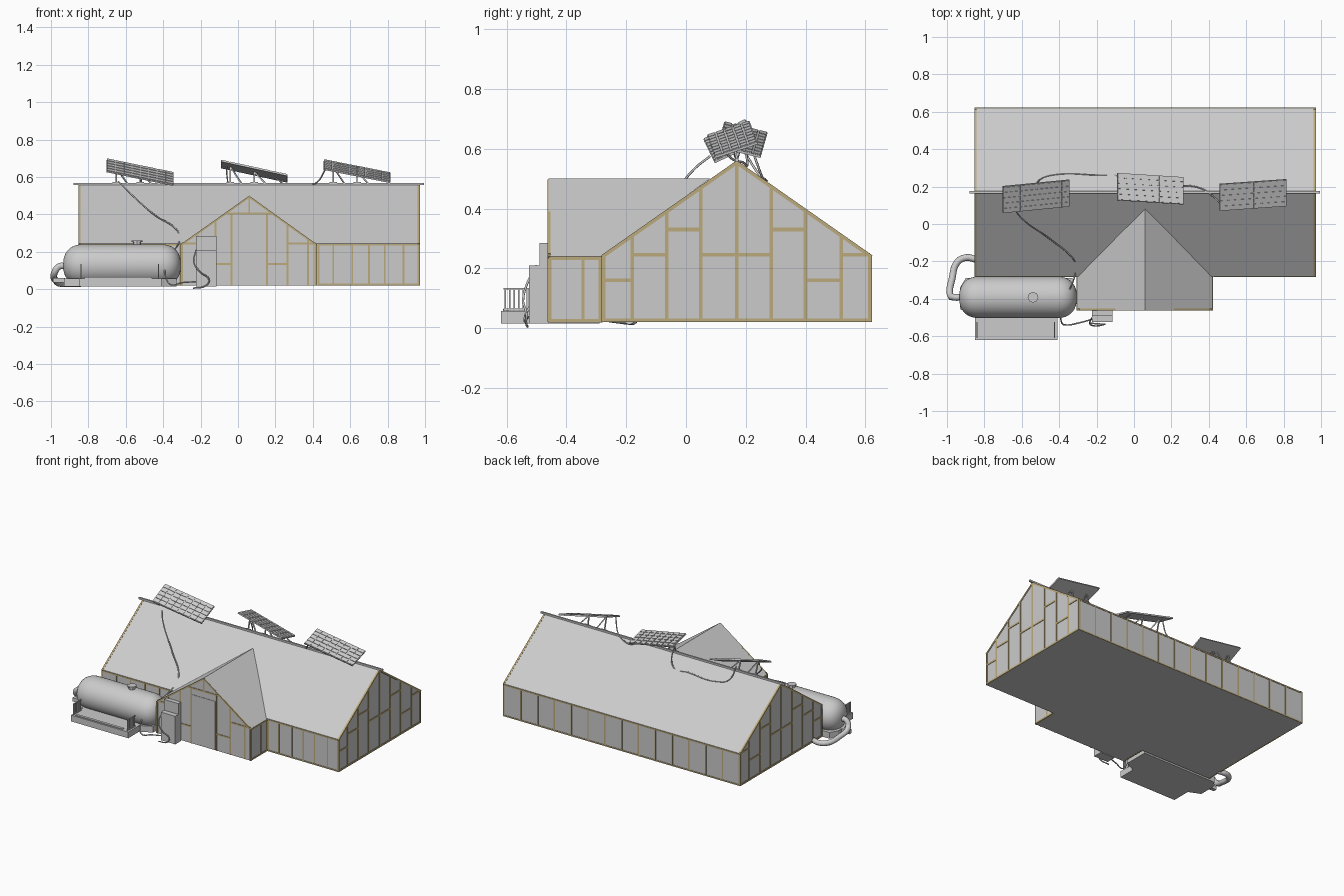
import bpy, bmesh, math
from mathutils import Vector, Matrix

if "Cube" in bpy.data.objects:
    bpy.data.objects.remove(bpy.data.objects["Cube"])

wood = bpy.data.materials.new("timber")
wood.diffuse_color = (0.50, 0.40, 0.20, 1)
wood.use_nodes = True
wood.node_tree.nodes["Principled BSDF"].inputs["Base Color"].default_value = wood.diffuse_color


def finish(name, bm, mat=None, smooth=False):
    bmesh.ops.recalc_face_normals(bm, faces=bm.faces)
    me = bpy.data.meshes.new(name)
    bm.to_mesh(me)
    bm.free()
    ob = bpy.data.objects.new(name, me)
    bpy.context.collection.objects.link(ob)
    if mat:
        me.materials.append(mat)
    if smooth:
        bpy.ops.object.select_all(action='DESELECT')
        ob.select_set(True)
        bpy.context.view_layer.objects.active = ob
        bpy.ops.object.shade_smooth_by_angle(angle=math.radians(40))
    return ob


def loft(name, a, b):
    """Solid between two matching outlines."""
    bm = bmesh.new()
    va, vb = [bm.verts.new(p) for p in a], [bm.verts.new(p) for p in b]
    bm.faces.new(va)
    bm.faces.new(vb)
    n = len(a)
    for i in range(n):
        j = (i + 1) % n
        bm.faces.new((va[i], va[j], vb[j], vb[i]))
    return finish(name, bm)


def box(name, lo, hi):
    bm = bmesh.new()
    lo, hi = Vector(lo), Vector(hi)
    m = Matrix.Translation((lo + hi) / 2) @ Matrix.Diagonal((*(hi - lo), 1))
    bmesh.ops.create_cube(bm, size=1, matrix=m)
    return finish(name, bm)


def beams(name, segs, w=0.012, mat=None):
    """Square bars between pairs of points, in one mesh."""
    bm = bmesh.new()
    for p, q in segs:
        p, q = Vector(p), Vector(q)
        d = q - p
        m = (Matrix.Translation((p + q) / 2) @ d.to_track_quat('Z', 'Y').to_matrix().to_4x4()
             @ Matrix.Diagonal((w, w, d.length, 1)))
        bmesh.ops.create_cube(bm, size=1, matrix=m)
    return finish(name, bm, mat)


def tube(name, pts, r, res=2):
    """Smooth round tube through points."""
    cu = bpy.data.curves.new(name, 'CURVE')
    cu.dimensions = '3D'
    cu.bevel_depth, cu.bevel_resolution, cu.resolution_u = r, res, 8
    cu.use_fill_caps = True
    sp = cu.splines.new('BEZIER')
    sp.bezier_points.add(len(pts) - 1)
    for bp, p in zip(sp.bezier_points, pts):
        bp.co = p
        bp.handle_left_type = bp.handle_right_type = 'AUTO'
    ob = bpy.data.objects.new(name, cu)
    bpy.context.collection.objects.link(ob)
    return ob


# House body and front wing
X0, X1, Y0, Y1, Z0, EAVE, RIDGE, YR = -0.85, 0.97, -0.28, 0.62, 0.02, 0.245, 0.56, 0.17
prof = [(Y0, Z0), (Y1, Z0), (Y1, EAVE), (YR, RIDGE), (Y0, EAVE)]
loft("house_body", [(X0, y, z) for y, z in prof], [(X1, y, z) for y, z in prof])
WX0, WX1, WXC, WY = -0.305, 0.42, 0.06, -0.46
wing = [(WX0, Z0, Y0), (WX1, Z0, Y0), (WX1, 0.24, Y0), (WXC, 0.5, 0.08), (WX0, 0.24, Y0)]
loft("front_wing", [(x, WY, z) for x, z, y in wing], [(x, y, z) for x, z, y in wing])
box("ridge_beam", (-0.88, YR - 0.006, 0.557), (0.995, YR + 0.006, 0.569))


def roof_z(y):
    return RIDGE - abs(y - YR) * (RIDGE - EAVE) / 0.45


# Gable timber framing, same on both ends
ys = [-0.275, -0.18, -0.065, 0.05, 0.17, 0.285, 0.40, 0.52, 0.615]
rails = [0.16, 0.245, 0.33, 0.245, 0.245, 0.33, 0.16, 0.245]
for side, x in (("left", X0 + 0.003), ("right", X1 - 0.003)):
    s = [((x, y, Z0), (x, y, roof_z(y) - 0.008)) for y in ys]
    s += [((x, a, z), (x, b, z)) for a, b, z in zip(ys, ys[1:], rails)]
    s += [((x, Y0, Z0 + 0.006), (x, Y1, Z0 + 0.006))]
    s += [((x, y, EAVE - 0.006), (x, YR, RIDGE - 0.006)) for y in (Y0, Y1)]
    beams(side + "_gable_timbers", s, 0.012, wood)


# Long wall framing
def wall(name, xs, y, w=0.009):
    s = [((x, y, Z0), (x, y, EAVE - 0.004)) for x in xs]
    s += [((xs[0], y, z), (xs[-1], y, z)) for z in (Z0 + 0.005, EAVE - 0.007)]
    beams(name, s, w, wood)


wall("back_wall_timbers", [X0 + 0.005 + i * 1.81 / 14 for i in range(15)], Y1 - 0.002)
wall("front_right_timbers", [0.43, 0.51, 0.61, 0.70, 0.785, 0.885, 0.965], Y0 + 0.002)
wall("front_left_timbers", [X0 + 0.005, -0.74, -0.63, -0.52, -0.41, -0.31], Y0 + 0.002)

# Wing framing
y = WY + 0.002
s = [((x, y, Z0), (x, y, z)) for x, z in
     ((-0.298, 0.24), (-0.215, 0.295), (-0.12, 0.365), (-0.035, 0.40), (0.155, 0.40),
      (0.265, 0.345), (0.375, 0.265), (0.413, 0.24))]
s += [((a, y, z), (b, y, z)) for a, b, z in
      ((-0.12, -0.035, 0.135), (0.155, 0.265, 0.135), (0.265, 0.415, 0.245),
       (-0.3, -0.12, 0.245), (-0.06, 0.18, 0.405))]
s += [((x, y, 0.235), (WXC, y, 0.493)) for x in (WX0, WX1)]
s += [((WXC, y, 0.405), (WXC, y, 0.49))]
beams("wing_front_timbers", s, 0.010, wood)
for side, x in (("left", WX0 + 0.003), ("right", WX1 - 0.003)):
    s = [((x, v, Z0), (x, v, 0.236)) for v in (-0.455, -0.345, -0.288)]
    s += [((x, WY, z), (x, Y0, z)) for z in (Z0 + 0.005, 0.234)]
    beams("wing_" + side + "_timbers", s, 0.011, wood)
box("door", (-0.028, WY - 0.003, 0.022), (0.148, WY + 0.01, 0.36))


# Solar panels: slab with raised cells, tilted by edge vectors u and v
def panel(name, o, u, v):
    o, u, v = Vector(o), Vector(u), Vector(v)
    n = u.cross(v).normalized()
    bm = bmesh.new()

    def slab(a0, a1, b0, b1, h0, h1):
        c = o + u * (a0 + a1) / 2 + v * (b0 + b1) / 2 + n * (h0 + h1) / 2
        m = Matrix((u * (a1 - a0), v * (b1 - b0), n * (h1 - h0))).transposed().to_4x4()
        bmesh.ops.create_cube(bm, size=1, matrix=Matrix.Translation(c) @ m)
    slab(0, 1, 0, 1, -0.008, 0)
    for i in range(8):
        for j in range(5):
            slab((i + 0.06) / 8, (i + 0.94) / 8, (j + 0.1) / 5, (j + 0.9) / 5, 0, 0.003)
    finish(name, bm)
    # Legs down to the ridge, with braces and feet
    s = []
    for t in (0.14, 0.5):
        p = o + u * t + v * 0.5 - n * 0.005
        s += [(p, (p.x, YR, 0.56)), (p, (p.x + 0.06, YR, 0.565)),
              ((p.x - 0.02, YR, 0.57), (p.x + 0.02, YR, 0.57))]
    beams(name + "_legs", s, 0.007)


panel("solar_panel_left", (-0.70, 0.058, 0.632), (0.355, 0.035, -0.073), (0, 0.142, 0.066))
panel("solar_panel_middle", (-0.09, 0.128, 0.69), (0.355, -0.022, -0.077), (0, 0.145, -0.036))
panel("solar_panel_right", (0.46, 0.07, 0.645), (0.355, 0.025, -0.07), (0, 0.143, 0.048))

# Cables
tube("cable_to_battery", [(-0.64, 0.08, 0.575), (-0.60, 0.03, 0.535), (-0.45, -0.08, 0.40),
     (-0.33, -0.18, 0.32), (-0.31, -0.22, 0.28), (-0.32, -0.29, 0.24), (-0.375, -0.42, 0.16),
     (-0.385, -0.53, 0.06), (-0.36, -0.54, 0.025), (-0.30, -0.53, 0.035), (-0.225, -0.51, 0.04)],
     0.004, 1)
tube("battery_lead", [(-0.225, -0.5, 0.21), (-0.235, -0.535, 0.14), (-0.2, -0.545, 0.09),
     (-0.155, -0.535, 0.05), (-0.17, -0.535, 0.02), (-0.24, -0.53, 0.005)], 0.004, 1)
tube("cable_left_middle", [(-0.52, 0.19, 0.60), (-0.50, 0.24, 0.52), (-0.42, 0.265, 0.497),
     (-0.2, 0.262, 0.50), (-0.08, 0.255, 0.505), (-0.06, 0.2, 0.66)], 0.004, 1)
tube("cable_middle_right", [(0.2, 0.2, 0.595), (0.28, 0.205, 0.545), (0.36, 0.19, 0.555),
     (0.42, 0.15, 0.57), (0.47, 0.10, 0.645)], 0.004, 1)

# Electric boxes on the wing wall
box("battery_box", (-0.225, -0.525, 0.015), (-0.115, WY, 0.21))
box("switch_box", (-0.225, -0.49, 0.21), (-0.115, WY, 0.285))

# Water tank: revolved profile with rounded ends
TX, TY, TZ, R, L, CAP = -0.62, -0.392, 0.129, 0.111, 0.315, 0.11
bm = bmesh.new()
half = [(L - CAP + CAP * math.sin(a) ** 0.85, R * math.cos(a) ** 0.85)
        for a in [math.radians(k * 9.9) for k in range(10)]]
half = half[:-1] + [(L, 0.0)]
path = [(-x, r) for x, r in reversed(half)] + half
vs = [bm.verts.new((TX + x, TY, TZ + r)) for x, r in path]
es = [bm.edges.new(e) for e in zip(vs, vs[1:])]
bmesh.ops.spin(bm, geom=vs + es, cent=(TX, TY, TZ), axis=(1, 0, 0), angle=2 * math.pi, steps=40)
bmesh.ops.remove_doubles(bm, verts=bm.verts, dist=0.0005)
finish("water_tank", bm, smooth=True)

# Tank hatch
bm = bmesh.new()
for r, z, h in ((0.022, 0.245, 0.02), (0.029, 0.257, 0.009)):
    bmesh.ops.create_cone(bm, cap_ends=True, segments=8, radius1=r, radius2=r, depth=h,
                          matrix=Matrix.Translation((-0.54, TY, z)))
finish("tank_hatch", bm)

# Tank platform with step, trough edge and side railings
foot = [(-0.85, -0.62), (-0.41, -0.62), (-0.41, -0.5), (-0.33, -0.46), (-0.33, -0.29),
        (-0.9, -0.29), (-0.93, -0.34), (-0.93, -0.455), (-0.85, -0.49)]
loft("tank_platform", [(x, y, 0.015) for x, y in foot], [(x, y, 0.058) for x, y in foot])
box("step_bar", (-0.82, -0.612, 0.058), (-0.46, -0.594, 0.064))
s = []
for x in (-0.84, -0.425):
    s += [((x, -0.61, z), (x, -0.525, z)) for z in (0.062, 0.132)]
    s += [((x, -0.605 + i * 0.015, 0.058), (x, -0.605 + i * 0.015, 0.132)) for i in range(6)]
beams("side_railings", s, 0.006)

# Supply pipe from the tank end to the house wall
tube("supply_pipe", [(-0.92, -0.39, 0.122), (-0.955, -0.392, 0.122), (-0.982, -0.38, 0.085),
     (-0.972, -0.29, 0.045), (-0.945, -0.205, 0.03), (-0.90, -0.18, 0.028), (-0.84, -0.19, 0.03)],
     0.018, 3)
box("pipe_outlet", (-0.99, -0.405, 0.035), (-0.925, -0.38, 0.06))
